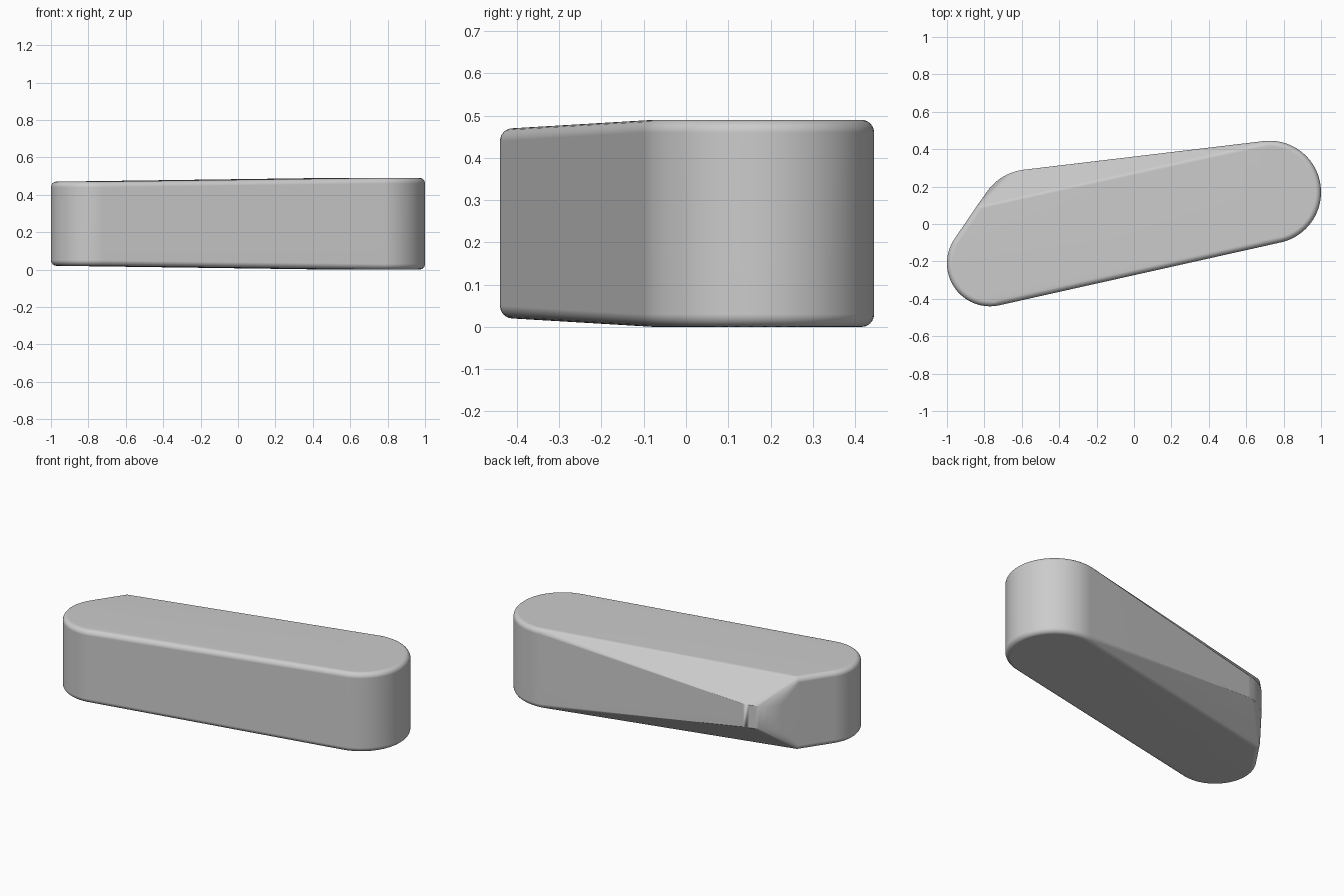
import bpy
import bmesh
import math

cube = bpy.data.objects.get("Cube")
if cube:
    bpy.data.objects.remove(cube, do_unlink=True)

SEGMENTS = 96
FILLET_STEPS = 6
MID_Z = 0.245


def add_disc(bm, x, y, radius, half_height, fillet):
    """Add the points of an upright disc with rounded rims."""
    steps = FILLET_STEPS if fillet else 0
    for side in (-1, 1):
        for k in range(steps + 1):
            a = math.pi / 2 * k / max(steps, 1)
            r = radius - fillet * (1 - math.cos(a))
            z = MID_Z + side * (half_height - fillet * (1 - math.sin(a)))
            for i in range(SEGMENTS):
                t = math.tau * i / SEGMENTS
                bm.verts.new((x + r * math.cos(t), y + r * math.sin(t), z))


bm = bmesh.new()
add_disc(bm, 0.725, 0.17, 0.275, 0.245, 0.03)      # big rounded end
add_disc(bm, -0.77, -0.21, 0.23, 0.225, 0.03)      # small rounded end
add_disc(bm, -0.815, 0.08, 0.03, 0.225, 0.03)      # corner where the bevels start
add_disc(bm, -0.557, 0.012, 0.28, 0.07, 0)         # low shoulder at the back

# Wrap the discs in one convex skin; the bevelled back faces follow from it
hull = bmesh.ops.convex_hull(bm, input=bm.verts[:])
loose = {g for g in hull["geom_interior"] + hull["geom_unused"]
         if isinstance(g, bmesh.types.BMVert)}
bmesh.ops.delete(bm, geom=list(loose), context="VERTS")
bmesh.ops.remove_doubles(bm, verts=bm.verts[:], dist=0.0005)
bmesh.ops.dissolve_limit(bm, angle_limit=math.radians(0.5),
                         verts=bm.verts[:], edges=bm.edges[:])
bmesh.ops.recalc_face_normals(bm, faces=bm.faces[:])

mesh = bpy.data.meshes.new("lever_body")
bm.to_mesh(mesh)
bm.free()
body = bpy.data.objects.new("lever_body", mesh)
bpy.context.collection.objects.link(body)

# Plain grey finish
grey = bpy.data.materials.new("plain_grey")
grey.use_nodes = True
colour = (0.6, 0.6, 0.6, 1)
grey.diffuse_color = colour
grey.node_tree.nodes["Principled BSDF"].inputs["Base Color"].default_value = colour
mesh.materials.append(grey)

# Smooth rims with flat large faces
bpy.context.view_layer.objects.active = body
body.select_set(True)
bpy.ops.object.shade_smooth_by_angle(angle=math.radians(30))
weighted = body.modifiers.new("weighted_normals", "WEIGHTED_NORMAL")
weighted.keep_sharp = True
